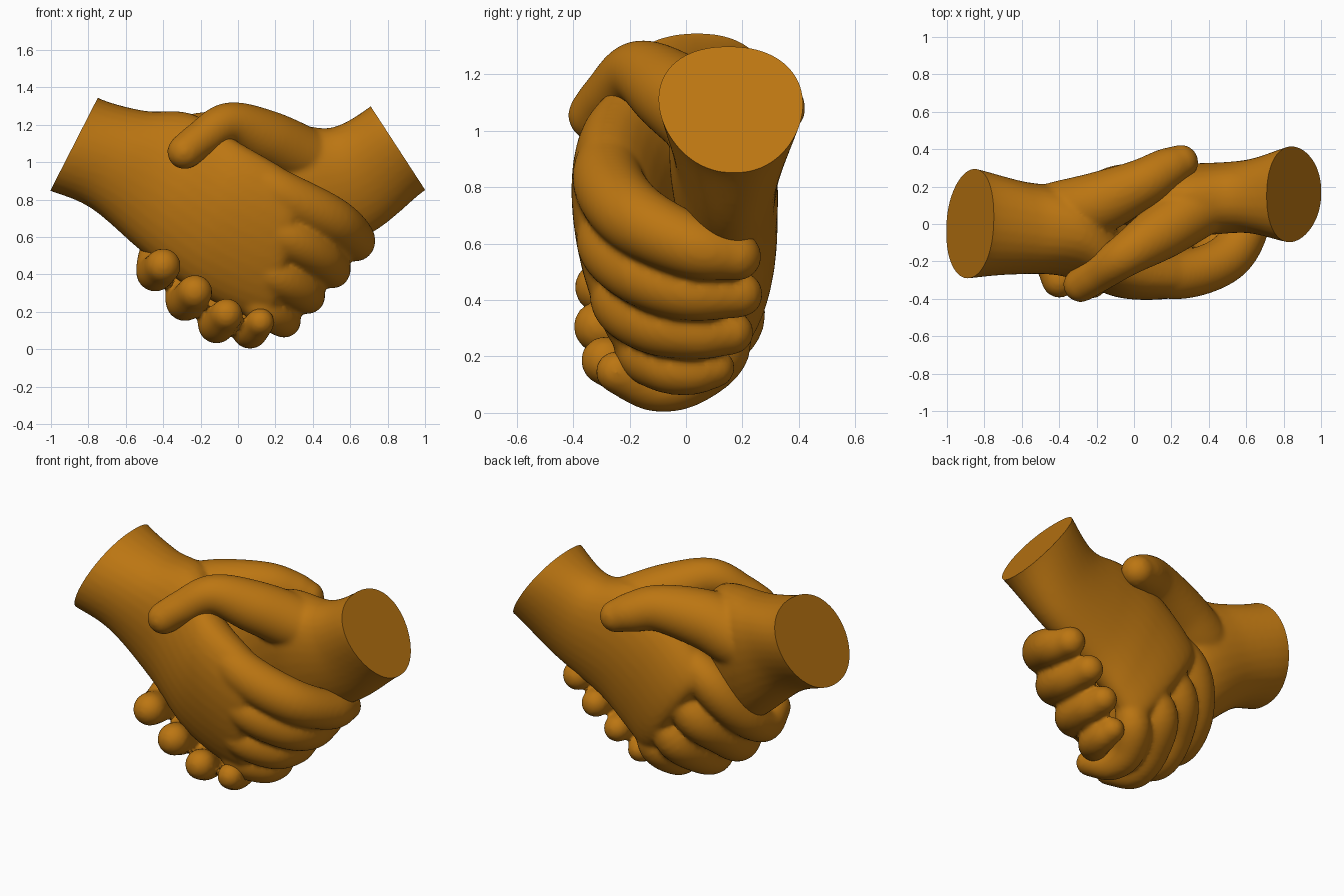
import bpy, bmesh, math
from mathutils import Vector

cube = bpy.data.objects.get("Cube")
if cube:
    bpy.data.objects.remove(cube, do_unlink=True)

skin = bpy.data.materials.new("amber_brown")
skin.use_nodes = True
AMBER = (0.50, 0.18, 0.006, 1)
skin.diffuse_color = AMBER
bsdf = next(n for n in skin.node_tree.nodes if n.type == 'BSDF_PRINCIPLED')
bsdf.inputs["Base Color"].default_value = AMBER
bsdf.inputs["Roughness"].default_value = 0.6

SIDES = 32


def spline(keys, steps=8):
    """Catmull-Rom through tuples of any length."""
    k = [Vector(p) for p in keys]
    k = [k[0] * 2 - k[1]] + k + [k[-1] * 2 - k[-2]]
    out = []
    for a, b, c, d in zip(k, k[1:], k[2:], k[3:]):
        for i in range(steps):
            t = i / steps
            out.append(0.5 * (2 * b + (c - a) * t + (2 * a - 5 * b + 4 * c - d) * t * t
                              + (3 * b - a - 3 * c + d) * t ** 3))
    return out + [k[-2]]


def loft(bm, rings):
    loops = [[bm.verts.new(p) for p in ring] for ring in rings]
    for a, b in zip(loops, loops[1:]):
        for i in range(SIDES):
            j = (i + 1) % SIDES
            bm.faces.new((a[i], a[j], b[j], b[i]))
    bm.faces.new(loops[0][::-1])
    bm.faces.new(loops[-1])


def oval(centre, u, v, egg=0.0, box=1.0):
    ring = []
    for i in range(SIDES):
        a = math.tau * i / SIDES
        s, c = math.sin(a), math.cos(a)
        c = math.copysign(abs(c) ** box, c)
        ring.append(centre + u * c * (1 + egg * s) + v * s)
    return ring


def finger(bm, keys):
    """Round tapering tube with a domed tip; keys are x, y, z, radius."""
    pts = spline(keys)
    rings = []
    for i, p in enumerate(pts):
        t = (pts[min(i + 1, len(pts) - 1)].xyz - pts[max(i - 1, 0)].xyz).normalized()
        u = t.cross(Vector((0.1, 0.2, 1))).normalized()
        v = u.cross(t)
        rings.append(oval(p.xyz, u * p.w, v * p.w))
    for deg in (20, 40, 60, 75, 86):
        a = math.radians(deg)
        r = p.w * math.cos(a)
        rings.append(oval(p.xyz + t * p.w * math.sin(a), u * r, v * r))
    loft(bm, rings)


def palm(bm, keys, egg):
    """Oval sections; keys are top x, y, z, bottom x, y, z, half thickness."""
    rings = []
    for *ends, half in spline(keys):
        top, low = Vector(ends[:3]), Vector(ends[3:])
        rings.append(oval((top + low) / 2, Vector((0, half, 0)), (top - low) / 2, egg, 0.9))
    loft(bm, rings)


def hand(name, sections, digits, cut_point, cut_normal, egg):
    bm = bmesh.new()
    palm(bm, sections, egg)
    for keys in digits:
        finger(bm, keys)
    bmesh.ops.recalc_face_normals(bm, faces=bm.faces)
    mesh = bpy.data.meshes.new(name)
    bm.to_mesh(mesh)
    bm.free()
    obj = bpy.data.objects.new(name, mesh)
    bpy.context.collection.objects.link(obj)

    # Fuse palm and fingers into one soft skin
    fuse = obj.modifiers.new("fuse", 'REMESH')
    fuse.mode = 'VOXEL'
    fuse.voxel_size = 0.013
    soften = obj.modifiers.new("soften", 'SMOOTH')
    soften.factor = 0.5
    soften.iterations = 11
    graph = bpy.context.evaluated_depsgraph_get()
    fused = bpy.data.meshes.new_from_object(obj.evaluated_get(graph))
    obj.modifiers.clear()

    # Slice the wrist flat and close it
    bm = bmesh.new()
    bm.from_mesh(fused)
    cut = bmesh.ops.bisect_plane(bm, geom=bm.verts[:] + bm.edges[:] + bm.faces[:],
                                 plane_co=cut_point, plane_no=cut_normal, clear_outer=True)
    rim = [e for e in cut["geom_cut"] if isinstance(e, bmesh.types.BMEdge)]
    bmesh.ops.holes_fill(bm, edges=rim, sides=0)
    bm.to_mesh(fused)
    bm.free()
    obj.data = fused
    bpy.data.meshes.remove(mesh)
    fused.name = name
    fused.materials.clear()
    fused.materials.append(skin)
    bpy.ops.object.select_all(action='DESELECT')
    obj.select_set(True)
    bpy.context.view_layer.objects.active = obj
    bpy.ops.object.shade_smooth_by_angle(angle=math.radians(40))


# Hand reaching in from -x: index, middle, ring, little, thumb
hand("right_hand", [
    (-0.84, 0.05, 1.44, -1.12, -0.05, 0.88, 0.305),
    (-0.75, 0.04, 1.345, -1.0, -0.04, 0.845, 0.29),
    (-0.5, 0.0, 1.275, -0.78, -0.04, 0.75, 0.25),
    (-0.25, -0.05, 1.26, -0.5, -0.05, 0.51, 0.23),
    (0.0, -0.24, 1.11, -0.2, -0.13, 0.29, 0.2),
    (0.3, -0.28, 0.93, 0.14, -0.14, 0.15, 0.16),
    (0.38, -0.26, 0.82, 0.22, -0.12, 0.22, 0.09),
], [
    [(0.0, -0.25, 0.96, 0.11), (0.25, -0.275, 0.82, 0.127), (0.5, -0.18, 0.69, 0.127),
     (0.62, 0.02, 0.59, 0.112), (0.62, 0.18, 0.555, 0.088)],
    [(0.02, -0.24, 0.72, 0.08), (0.25, -0.27, 0.61, 0.12), (0.43, -0.17, 0.5, 0.115),
     (0.5, 0.0, 0.43, 0.103), (0.49, 0.19, 0.42, 0.083)],
    [(0.0, -0.2, 0.5, 0.05), (0.18, -0.23, 0.41, 0.112), (0.33, -0.13, 0.32, 0.108),
     (0.37, 0.03, 0.285, 0.097), (0.36, 0.16, 0.285, 0.08)],
    [(0.0, -0.15, 0.34, 0.05), (0.12, -0.16, 0.23, 0.097), (0.22, -0.08, 0.165, 0.092),
     (0.25, 0.02, 0.15, 0.087), (0.245, 0.1, 0.16, 0.073)],
    [(-0.7, 0.0, 1.0, 0.1), (-0.46, 0.03, 1.0, 0.18), (-0.22, 0.1, 1.09, 0.172),
     (0.03, 0.21, 1.14, 0.135), (0.17, 0.29, 1.11, 0.115), (0.25, 0.33, 1.08, 0.095)],
], (-0.877, 0, 1.095), (-0.89, 0, 0.455), 0.05)

# Hand reaching in from +x, same order
hand("left_hand", [
    (0.80, 0.155, 1.40, 1.11, 0.17, 0.89, 0.27),
    (0.71, 0.15, 1.30, 1.0, 0.17, 0.85, 0.255),
    (0.5, 0.14, 1.185, 0.76, 0.16, 0.65, 0.195),
    (0.25, 0.12, 1.2, 0.45, 0.15, 0.47, 0.19),
    (0.0, 0.15, 1.08, 0.28, 0.16, 0.33, 0.17),
    (-0.25, 0.16, 0.85, 0.16, 0.15, 0.21, 0.155),
    (-0.29, 0.13, 0.75, 0.1, 0.13, 0.2, 0.09),
], [
    [(-0.02, 0.15, 0.92, 0.07), (-0.27, 0.14, 0.73, 0.122), (-0.4, 0.04, 0.54, 0.117),
     (-0.445, -0.13, 0.41, 0.1), (-0.40, -0.3, 0.445, 0.095)],
    [(0.0, 0.17, 0.7, 0.06), (-0.17, 0.16, 0.51, 0.12), (-0.265, 0.03, 0.36, 0.112),
     (-0.285, -0.13, 0.25, 0.1), (-0.23, -0.305, 0.305, 0.094)],
    [(0.08, 0.16, 0.5, 0.05), (-0.03, 0.17, 0.34, 0.114), (-0.1, 0.03, 0.2, 0.108),
     (-0.115, -0.13, 0.125, 0.095), (-0.06, -0.285, 0.185, 0.088)],
    [(0.19, 0.13, 0.4, 0.05), (0.12, 0.13, 0.24, 0.103), (0.06, 0.02, 0.125, 0.097),
     (0.07, -0.11, 0.09, 0.086), (0.12, -0.245, 0.145, 0.076)],
    [(0.62, 0.15, 0.95, 0.1), (0.38, 0.1, 1.02, 0.155), (0.15, -0.04, 1.13, 0.15),
     (-0.05, -0.17, 1.205, 0.115), (-0.2, -0.27, 1.12, 0.1), (-0.285, -0.325, 1.055, 0.094)],
], (0.855, 0.16, 1.075), (0.838, 0, 0.546), 0.12)
